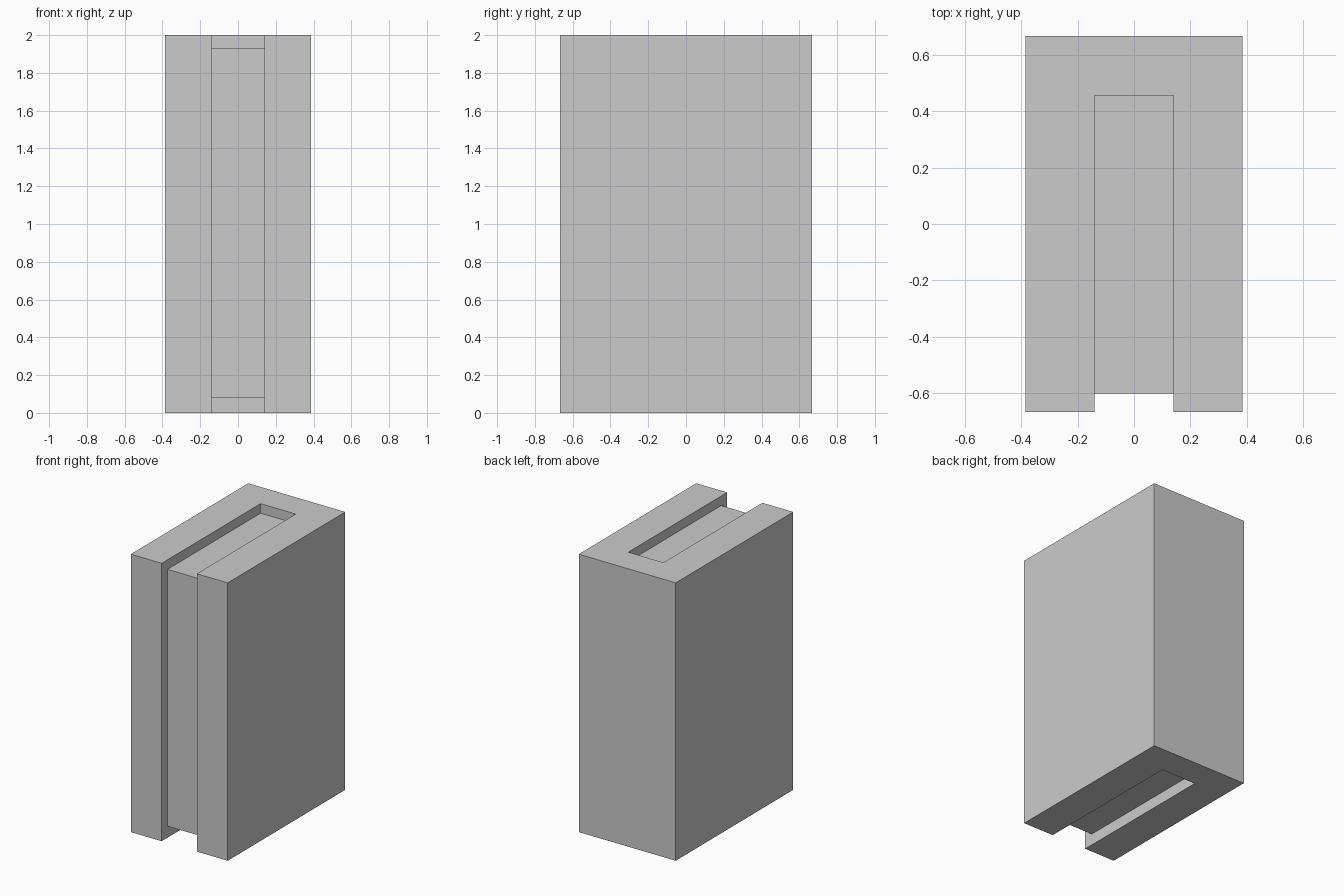
import bpy
import bmesh

if "Cube" in bpy.data.objects:
    bpy.data.objects.remove(bpy.data.objects["Cube"])

HALF_W, HALF_D, HEIGHT = 0.386, 0.668, 2.0
SLOT_W, SLOT_BACK = 0.14, 0.457


def extrude_profile(name, points, z0, z1):
    """Extrude an XY outline between two heights."""
    bm = bmesh.new()
    base = bm.faces.new([bm.verts.new((x, y, z0)) for x, y in points])
    result = bmesh.ops.extrude_face_region(bm, geom=[base], use_keep_orig=True)
    top = [v for v in result["geom"] if isinstance(v, bmesh.types.BMVert)]
    bmesh.ops.translate(bm, verts=top, vec=(0, 0, z1 - z0))
    bmesh.ops.recalc_face_normals(bm, faces=bm.faces)
    mesh = bpy.data.meshes.new(name)
    bm.to_mesh(mesh)
    bm.free()
    obj = bpy.data.objects.new(name, mesh)
    bpy.context.collection.objects.link(obj)
    return obj


# U-shaped housing, open toward the front: right half then mirrored left half
right = [(SLOT_W, SLOT_BACK), (SLOT_W, -HALF_D), (HALF_W, -HALF_D), (HALF_W, HALF_D)]
left = [(-x, y) for x, y in reversed(right)]
extrude_profile("housing", right + left, 0.0, HEIGHT)

# Core block recessed inside the slot
core = [(-SLOT_W, -0.601), (SLOT_W, -0.601), (SLOT_W, SLOT_BACK), (-SLOT_W, SLOT_BACK)]
extrude_profile("core_block", core, 0.082, 1.931)
